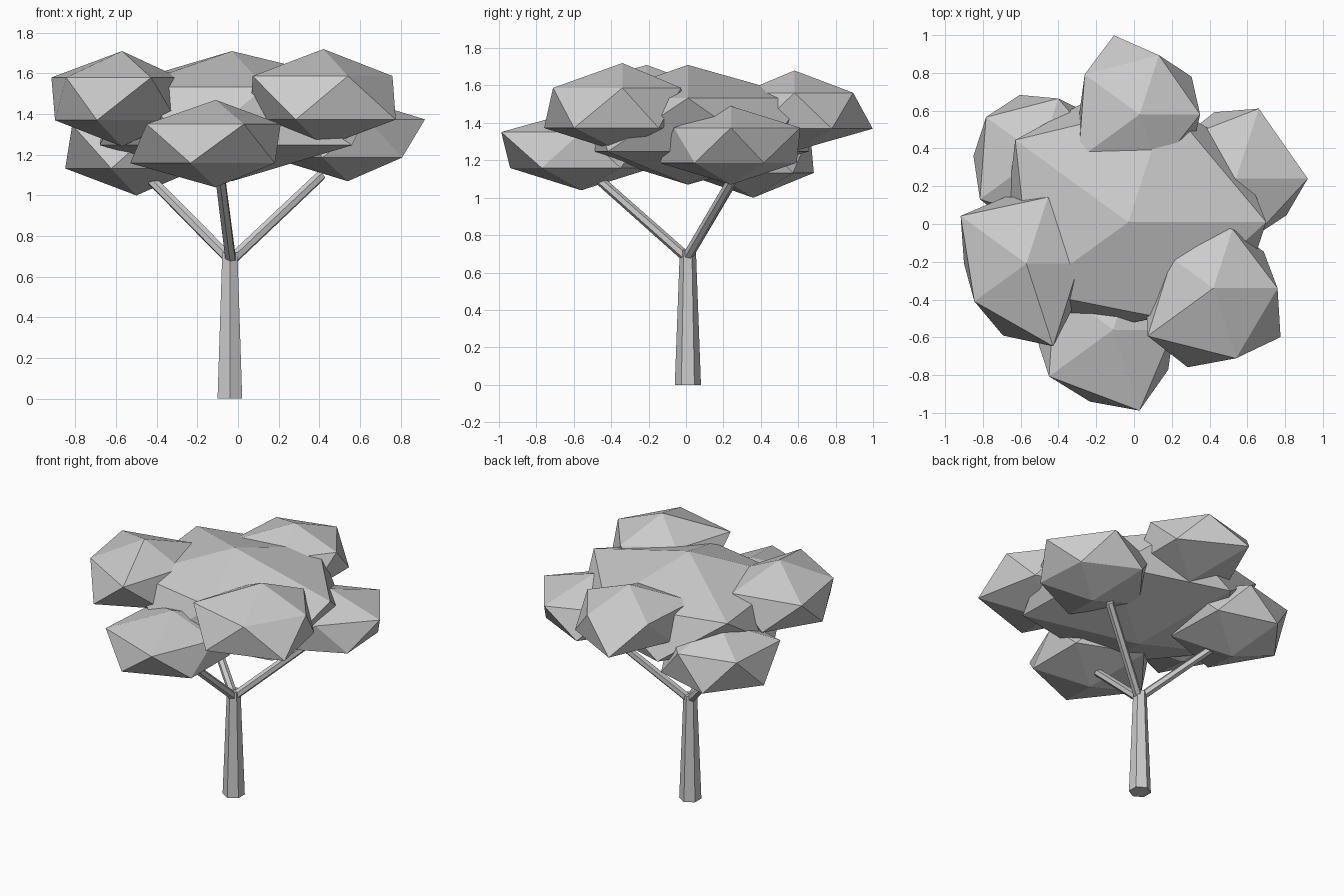
import bpy
import bmesh
import math
from mathutils import Vector

cube = bpy.data.objects.get("Cube")
if cube:
    bpy.data.objects.remove(cube, do_unlink=True)


def make_material(name, color):
    mat = bpy.data.materials.new(name)
    mat.use_nodes = True
    mat.diffuse_color = color
    mat.node_tree.nodes["Principled BSDF"].inputs["Base Color"].default_value = color
    return mat


grey = make_material("plain grey", (0.6, 0.6, 0.6, 1))


def add_object(name, bm):
    bmesh.ops.recalc_face_normals(bm, faces=bm.faces)
    mesh = bpy.data.meshes.new(name)
    bm.to_mesh(mesh)
    bm.free()
    mesh.materials.append(grey)
    obj = bpy.data.objects.new(name, mesh)
    bpy.context.collection.objects.link(obj)
    return obj


def limb(name, start, end, r_start, r_end, turn=0.0):
    """Tapered six-sided beam between two points."""
    start, end = Vector(start), Vector(end)
    axis = end - start
    bm = bmesh.new()
    bmesh.ops.create_cone(bm, cap_ends=True, segments=6, radius1=r_start,
                          radius2=r_end, depth=axis.length)
    obj = add_object(name, bm)
    obj.location = (start + end) / 2
    if turn is not None and axis.xy.length > 0:
        obj.rotation_euler = axis.to_track_quat("Z", "Y").to_euler()
    return obj


def leaf_clump(name, x, y, bottom, top, upper, lower):
    """Flattened icosahedron whose two five-point rings have uneven radii."""
    bm = bmesh.new()
    bmesh.ops.create_icosphere(bm, subdivisions=1, radius=1)
    middle, half = (top + bottom) / 2, (top - bottom) / 2
    for v in bm.verts:
        if v.co.xy.length > 0.1:
            angle = math.atan2(v.co.y, v.co.x) % math.tau
            step = round(angle / math.radians(36)) % 10
            ring = upper if v.co.z > 0 else lower
            v.co.xy = v.co.xy.normalized() * ring[step // 2]
        v.co = Vector((x + v.co.x, y + v.co.y, middle + half * v.co.z))
    return add_object(name, bm)


# Trunk and its three branches
limb("trunk", (-0.04, 0.01, 0), (-0.04, 0.01, 0.72), 0.07, 0.043)
fork = (-0.035, 0.005, 0.68)
limb("front_branch", fork, (-0.09, -0.48, 1.11), 0.028, 0.026)
limb("left_branch", fork, (0.41, 0.25, 1.1), 0.028, 0.026)
limb("right_branch", fork, (-0.44, 0.25, 1.09), 0.028, 0.026)

# Foliage: ring radii run counter-clockwise from the model's left
leaf_clump("middle_foliage", -0.03, 0.01, 1.07, 1.71,
           (.73, .66, .74, .63, .53), (.7, .68, .65, .6, .73))
leaf_clump("back_foliage", 0.03, 0.58, 1.25, 1.68,
           (.32, .33, .36, .4, .3), (.34, .44, .32, .36, .34))
leaf_clump("front_foliage", -0.11, -0.56, 1.04, 1.47,
           (.32, .36, .38, .42, .45), (.36, .4, .42, .4, .36))
leaf_clump("front_right_foliage", -0.57, -0.21, 1.24, 1.71,
           (.28, .37, .43, .34, .46), (.36, .37, .33, .4, .33))
leaf_clump("front_left_foliage", 0.42, -0.34, 1.24, 1.72,
           (.34, .33, .27, .43, .39), (.33, .36, .36, .44, .44))
leaf_clump("back_left_foliage", 0.54, 0.24, 1.07, 1.49,
           (.38, .39, .36, .36, .32), (.3, .37, .38, .4, .33))
leaf_clump("back_right_foliage", -0.5, 0.36, 1.0, 1.48,
           (.36, .32, .35, .39, .38), (.36, .34, .35, .4, .38))
